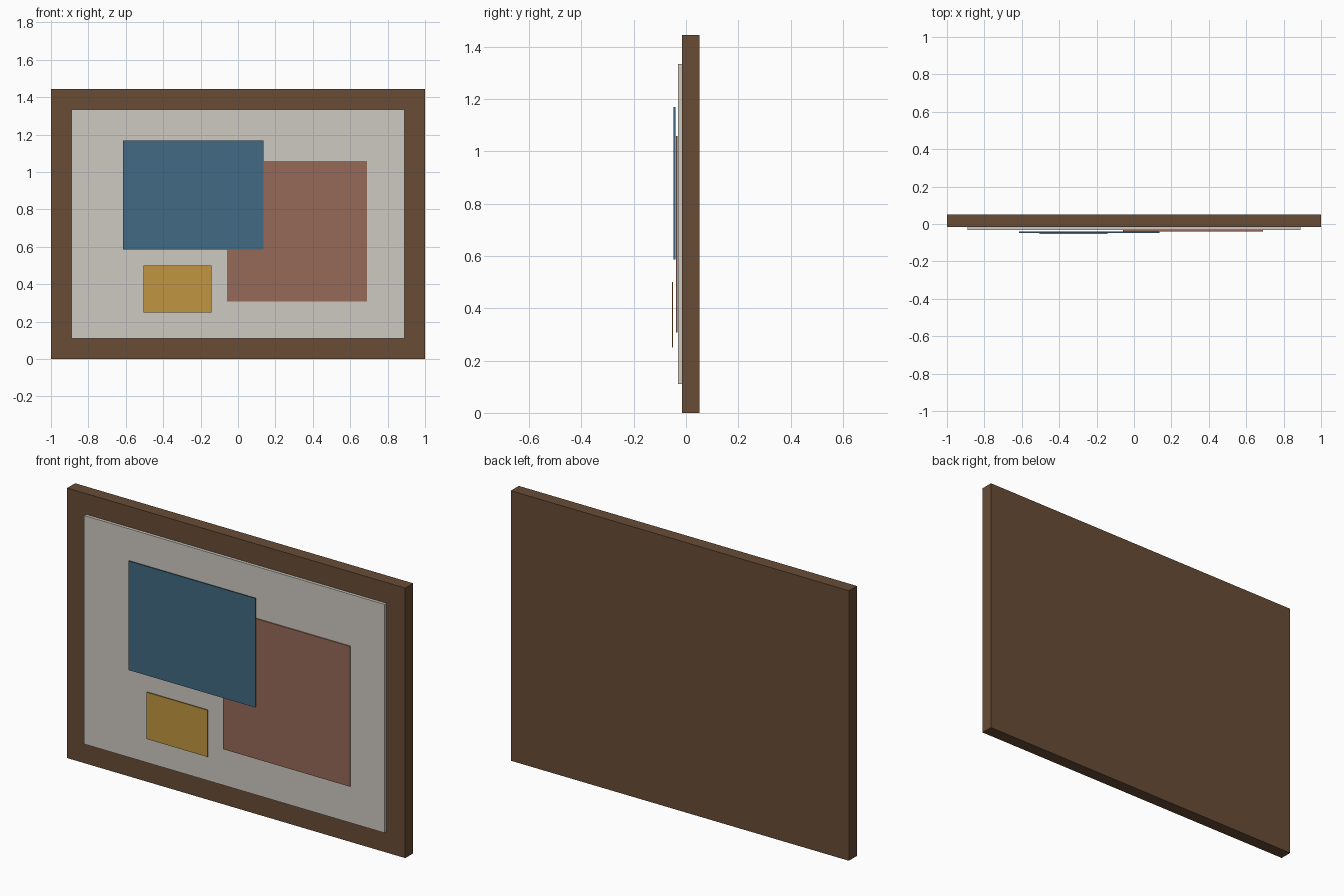
import bpy

cube = bpy.data.objects.get("Cube")
if cube:
    bpy.data.objects.remove(cube, do_unlink=True)


def material(name, srgb):
    # Convert display colour to linear values
    linear = [((c / 255 + 0.055) / 1.055) ** 2.4 for c in srgb]
    mat = bpy.data.materials.new(name)
    mat.use_nodes = True
    mat.diffuse_color = (*linear, 1)
    bsdf = next(n for n in mat.node_tree.nodes if n.type == 'BSDF_PRINCIPLED')
    bsdf.inputs["Base Color"].default_value = (*linear, 1)
    return mat


def panel(name, x, y, z, mat):
    # Box spanning the (low, high) pair on each axis
    spans = (x, y, z)
    bpy.ops.mesh.primitive_cube_add(size=1, location=[sum(s) / 2 for s in spans])
    obj = bpy.context.object
    obj.name = name
    obj.scale = [s[1] - s[0] for s in spans]
    bpy.ops.object.transform_apply(location=False, rotation=False, scale=True)
    obj.data.materials.append(mat)


# Wooden backing with a raised canvas
panel("frame", (-1, 1), (-0.015, 0.052), (0, 1.444), material("dark wood", (104, 76, 53)))
panel("canvas", (-0.889, 0.889), (-0.031, -0.015), (0.111, 1.333),
      material("off white", (206, 202, 194)))

# Layered colour blocks, each a thin plate in front of the last
panel("red_block", (-0.06, 0.69), (-0.039, -0.033), (0.308, 1.058),
      material("clay red", (149, 106, 88)))
panel("blue_block", (-0.615, 0.135), (-0.047, -0.041), (0.586, 1.169),
      material("slate blue", (66, 106, 131)))
panel("gold_block", (-0.504, -0.143), (-0.054, -0.049), (0.25, 0.5),
      material("ochre gold", (192, 149, 65)))
